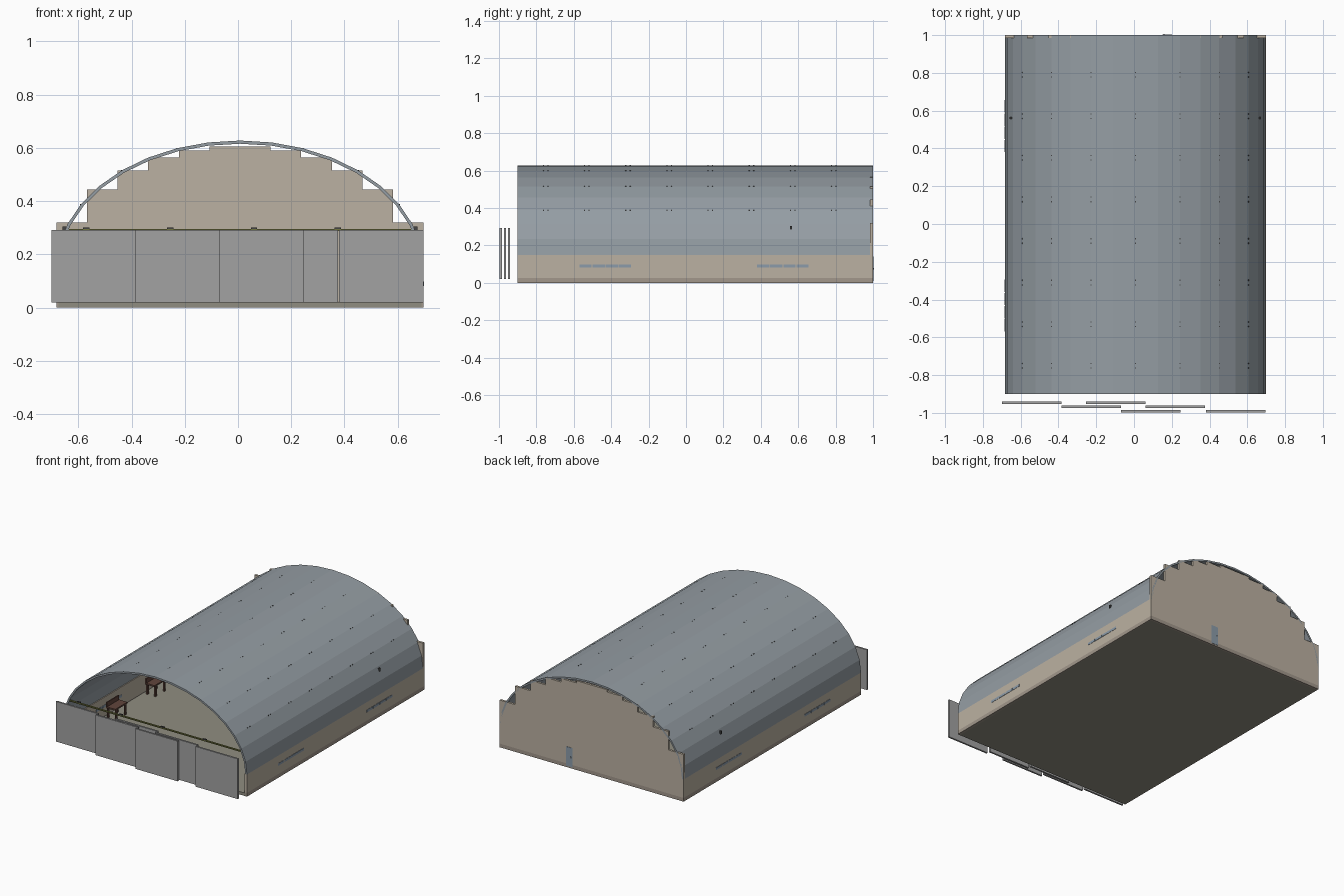
import bpy, bmesh, math

if "Cube" in bpy.data.objects:
    bpy.data.objects.remove(bpy.data.objects["Cube"])

CX = 0.0075          # centre line of the vault
A, B, Z0 = 0.69, 0.478, 0.15   # vault half width, rise, springing height


def mat(name, r, g, b):
    m = bpy.data.materials.new(name)
    m.diffuse_color = (r, g, b, 1)
    m.use_nodes = True
    m.node_tree.nodes["Principled BSDF"].inputs["Base Color"].default_value = m.diffuse_color
    return m


STEEL = mat("roof_steel", 0.30, 0.34, 0.37)
PLASTER = mat("plaster", 0.50, 0.44, 0.36)
BASE = mat("base", 0.36, 0.31, 0.26)
FLOOR = mat("floor", 0.28, 0.27, 0.22)
GREY = mat("door_grey", 0.36, 0.36, 0.36)
GLASS = mat("glass", 0.26, 0.33, 0.40)
WOOD = mat("wood", 0.12, 0.06, 0.045)
OLIVE = mat("olive", 0.17, 0.18, 0.05)
DARK = mat("dark_metal", 0.06, 0.06, 0.06)


def finish(name, bm, m):
    bmesh.ops.recalc_face_normals(bm, faces=bm.faces)
    me = bpy.data.meshes.new(name)
    bm.to_mesh(me)
    bm.free()
    ob = bpy.data.objects.new(name, me)
    bpy.context.collection.objects.link(ob)
    me.materials.append(m)
    return ob


def add_box(bm, x0, x1, y0, y1, z0, z1):
    vs = bmesh.ops.create_cube(bm, size=1)["verts"]
    for v in vs:
        v.co.x = (x0 + x1) / 2 + v.co.x * (x1 - x0)
        v.co.y = (y0 + y1) / 2 + v.co.y * (y1 - y0)
        v.co.z = (z0 + z1) / 2 + v.co.z * (z1 - z0)


def boxes(name, m, *dims):
    bm = bmesh.new()
    for d in dims:
        add_box(bm, *d)
    return finish(name, bm, m)


def extrude_y(name, m, pts, y0, y1):
    bm = bmesh.new()
    f = bm.faces.new([bm.verts.new((x, y0, z)) for x, z in pts])
    ext = bmesh.ops.extrude_face_region(bm, geom=[f])["geom"]
    for v in ext:
        if isinstance(v, bmesh.types.BMVert):
            v.co.y = y1
    return finish(name, bm, m)


def arc(deg, inset=0.0):
    t = math.radians(deg)
    return (CX + (A - inset) * math.sin(t), Z0 + (B - inset) * math.cos(t))


# floor slab and low side walls
boxes("floor_slab", FLOOR, (-0.675, 0.69, -0.9, 0.985, 0, 0.02))
T = 0.018
for side, x0, x1 in (("left", CX - A, CX - A + T), ("right", CX + A - T, CX + A)):
    boxes(side + "_plinth", BASE, (x0, x1, -0.9, 1.0, 0, 0.025))
    boxes(side + "_wall", PLASTER, (x0, x1, -0.9, 1.0, 0.025, Z0))

# windows: four panes in a frame, two per side wall
for side, x0, x1 in (("left", CX - A - 0.002, CX - A + T + 0.002),
                     ("right", CX + A - T - 0.002, CX + A + 0.002)):
    for n, y in (("front", -0.57), ("rear", 0.38)):
        panes = [(x0, x1, y + i * 0.07, y + i * 0.07 + 0.066, 0.082, 0.098)
                 for i in range(4)]
        boxes(f"{side}_{n}_window", GLASS, *panes)

# vaulted roof shell, 18 flat facets
outer = [arc(-90 + 10 * i) for i in range(19)]
inner = [arc(-90 + 10 * i, 0.012) for i in range(19)]
bm = bmesh.new()
rings = [[[bm.verts.new((x, y, z)) for x, z in p] for p in (outer, inner)]
         for y in (-0.9, 1.0)]
(fo, fi), (bo, bi) = rings
for i in range(18):
    for p, q in ((fo, bo), (fi, bi), (fo, fi), (bo, bi)):
        bm.faces.new((p[i], p[i + 1], q[i + 1], q[i]))
for i in (0, 18):
    bm.faces.new((fo[i], fi[i], bi[i], bo[i]))
finish("roof_vault", bm, STEEL)

# small paired bolts over the roof
bm = bmesh.new()
for k in range(-60, 61, 20):
    x, z = arc(k)
    for j in range(8):
        y = -0.75 + j * 0.22
        for d in (-0.012, 0.012):
            add_box(bm, x - 0.003, x + 0.003, y + d - 0.003, y + d + 0.003,
                    z - 0.004, z + 0.001)
finish("roof_bolts", bm, DARK)

# stepped rear wall above a plain lower band
W = 2 * A / 12
tops = [0.605, 0.59, 0.565, 0.515, 0.445, 0.32]
right = []
for i, z in enumerate(tops):
    right += [(i * W, z), ((i + 1) * W, z)]
right = right[1:] + [(A, Z0)]
prof = [(CX + x, z) for x, z in right] + [(CX - x, z) for x, z in reversed(right)]
extrude_y("rear_wall_upper", PLASTER, prof, 0.985, 1.0)
boxes("rear_wall_lower", PLASTER, (CX - A, CX + A, 0.985, 1.0, 0.025, Z0))
boxes("rear_plinth", BASE, (CX - A, CX + A, 0.985, 1.0, 0, 0.025))

# rear door with window and handle
boxes("rear_door", GLASS, (0.15, 0.20, 0.98, 1.002, 0.01, 0.14))
boxes("rear_door_handle", DARK, (0.156, 0.162, 1.0, 1.005, 0.07, 0.08))

# six sliding door leaves on three tracks
for i, (x, y) in enumerate([(-0.70, -0.946), (-0.255, -0.946), (-0.385, -0.968),
                            (0.06, -0.968), (-0.07, -0.991), (0.38, -0.991)]):
    boxes(f"sliding_door_{i + 1}", GREY,
          (x, x + 0.316, y - 0.006, y + 0.006, 0.02, 0.292))

# overhead rail with hangers
boxes("door_rail", OLIVE, (-0.64, 0.655, -0.897, -0.885, 0.288, 0.295))
boxes("rail_hangers", DARK, *[(x - 0.012, x + 0.012, -0.896, -0.886, 0.295, 0.302)
                              for x in (-0.57, -0.255, 0.06, 0.375)])

# workbenches along the left wall
for n, y in (("front", -0.50), ("rear", -0.08)):
    x0, x1, y1 = -0.64, -0.57, y + 0.13
    legs = [(lx, lx + 0.01, ly, ly + 0.015, 0.02, 0.09)
            for lx in (x0, x1 - 0.01) for ly in (y + 0.01, y1 - 0.025)]
    boxes(n + "_workbench", WOOD, (x0, x1, y, y1, 0.09, 0.1),
          (x0, x0 + 0.008, y, y1, 0.1, 0.13), *legs)

# small side vents
for side, s in (("left", -1), ("right", 1)):
    x = CX + s * 0.66
    boxes(side + "_roof_vent", DARK, (x - 0.006, x + 0.006, 0.557, 0.567, 0.285, 0.305))
